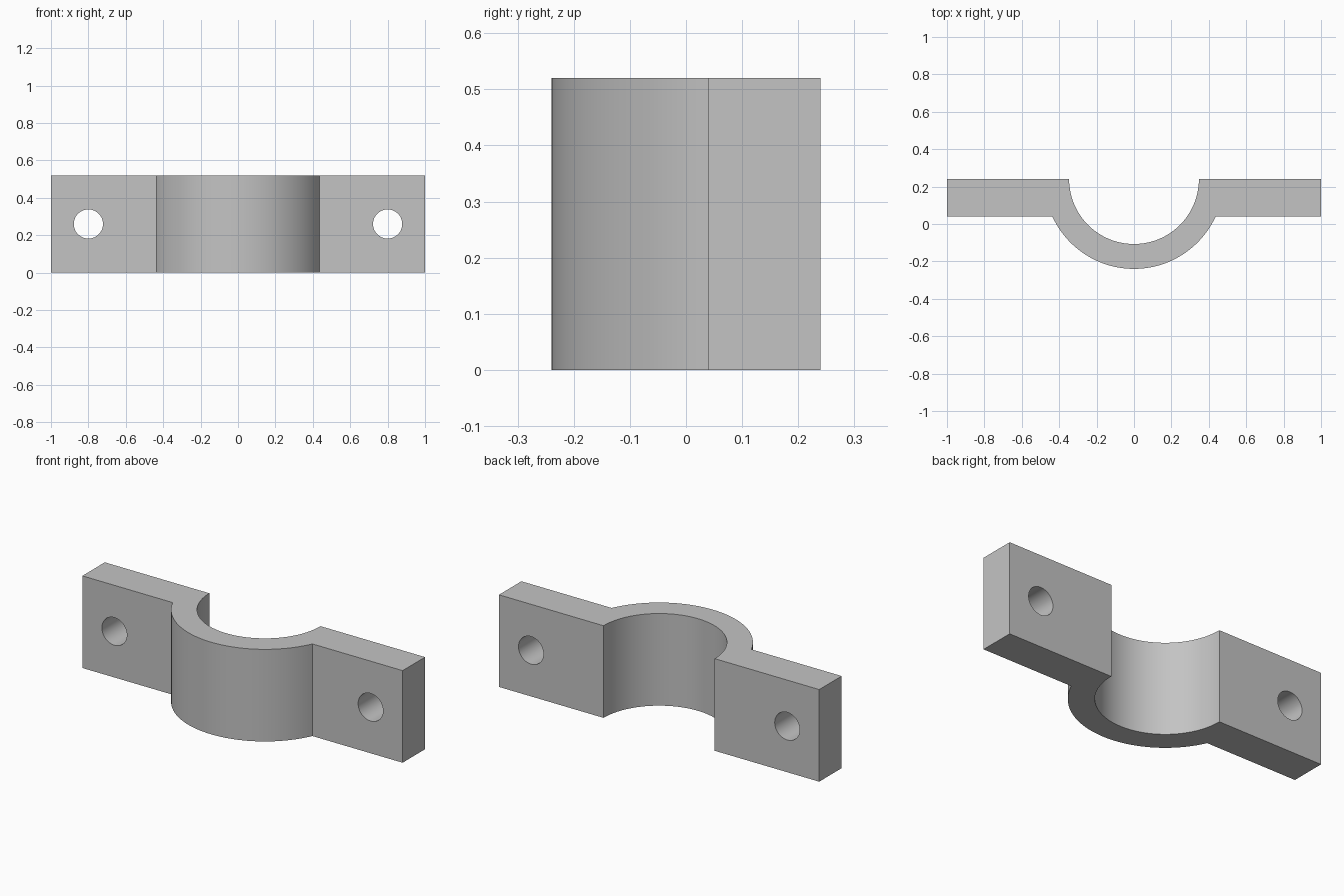
import bpy, bmesh, math
from mathutils import Matrix

if "Cube" in bpy.data.objects:
    bpy.data.objects.remove(bpy.data.objects["Cube"], do_unlink=True)

HEIGHT = 0.52
BACK, FRONT = 0.24, 0.04       # flange faces in y; the arc centre lies on BACK
R_IN, R_OUT = 0.347, 0.48
HOLE_X, HOLE_R = 0.8, 0.078
STEPS = 64

steel = bpy.data.materials.new("plain grey")
steel.use_nodes = True
grey = (0.55, 0.55, 0.55, 1)
steel.diffuse_color = grey
steel.node_tree.nodes["Principled BSDF"].inputs["Base Color"].default_value = grey


def arc(radius, start, end):
    """Points on an arc about the clamp axis."""
    angles = [start + (end - start) * i / STEPS for i in range(STEPS + 1)]
    return [(radius * math.cos(a), BACK + radius * math.sin(a)) for a in angles]


def make_object(name, bm):
    bmesh.ops.recalc_face_normals(bm, faces=bm.faces)
    mesh = bpy.data.meshes.new(name)
    bm.to_mesh(mesh)
    bm.free()
    mesh.materials.append(steel)
    obj = bpy.data.objects.new(name, mesh)
    bpy.context.collection.objects.link(obj)
    return obj


# Clamp half: flanges and saddle as one extruded outline
dip = math.asin((BACK - FRONT) / R_OUT)
outline = [(-1, BACK), (-1, FRONT)]
outline += arc(R_OUT, math.pi + dip, math.tau - dip)
outline += [(1, FRONT), (1, BACK)]
outline += arc(R_IN, math.tau, math.pi)
bm = bmesh.new()
base = bm.faces.new([bm.verts.new((x, y, 0)) for x, y in outline])
top = bmesh.ops.extrude_face_region(bm, geom=[base])["geom"]
bmesh.ops.translate(bm, vec=(0, 0, HEIGHT),
                    verts=[v for v in top if isinstance(v, bmesh.types.BMVert)])
clamp = make_object("clamp_half", bm)

# Bolt holes through both flanges
bm = bmesh.new()
for side in (-1, 1):
    place = (Matrix.Translation((side * HOLE_X, (BACK + FRONT) / 2, HEIGHT / 2))
             @ Matrix.Rotation(math.pi / 2, 4, 'X'))
    bmesh.ops.create_cone(bm, cap_ends=True, segments=48, radius1=HOLE_R,
                          radius2=HOLE_R, depth=0.5, matrix=place)
cutter = make_object("bolt_hole_cutter", bm)
cutter.hide_render = True

bpy.ops.object.select_all(action='DESELECT')
clamp.select_set(True)
bpy.context.view_layer.objects.active = clamp
cut = clamp.modifiers.new("bolt_holes", 'BOOLEAN')
cut.operation = 'DIFFERENCE'
cut.solver = 'EXACT'
cut.object = cutter
bpy.ops.object.modifier_apply(modifier=cut.name)
bpy.data.objects.remove(cutter, do_unlink=True)
bpy.ops.object.shade_smooth_by_angle(angle=math.radians(30))
